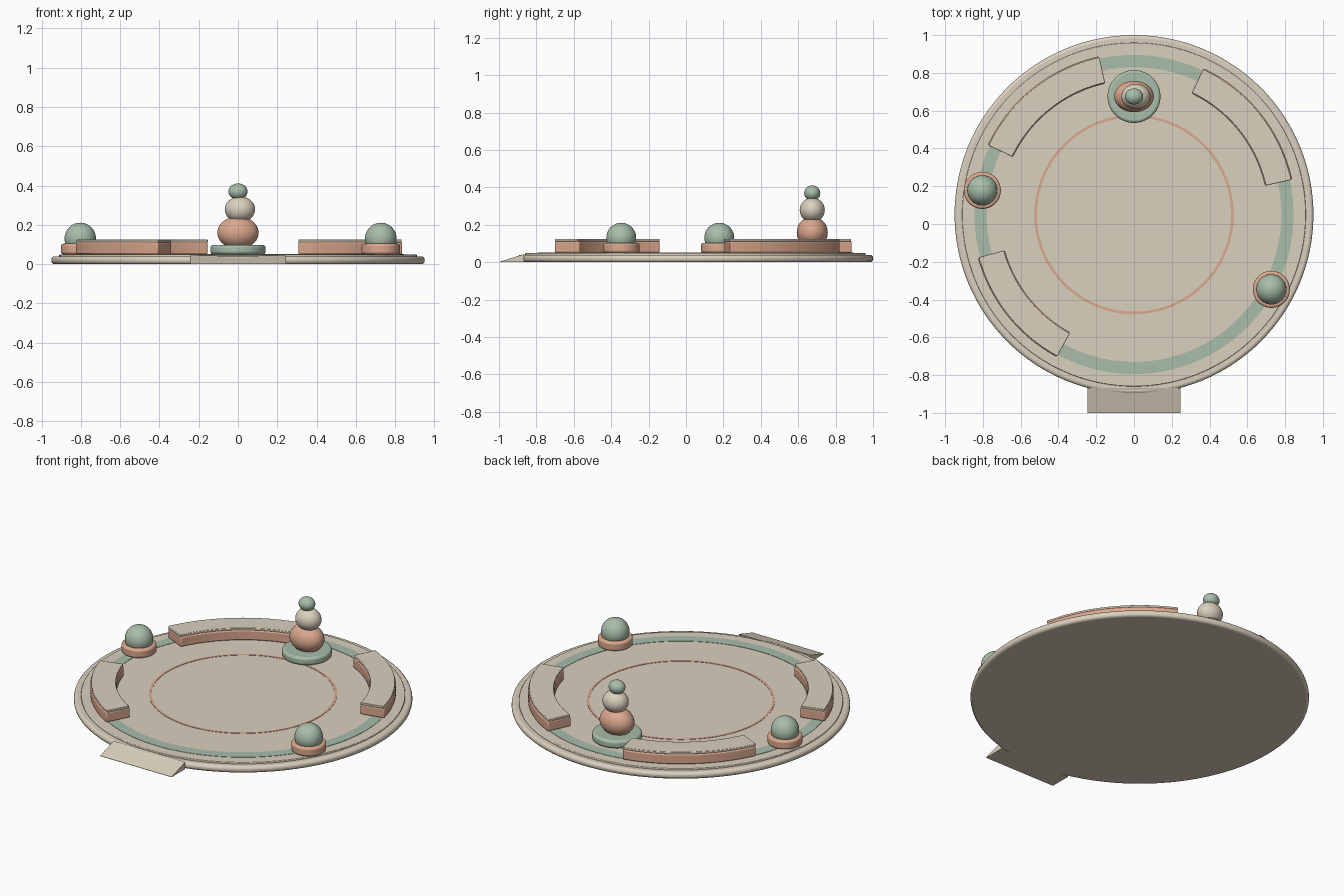
import bpy, bmesh, math
from mathutils import Vector

cube = bpy.data.objects.get("Cube")
if cube:
    bpy.data.objects.remove(cube, do_unlink=True)

CY = 0.05  # plaza centre along y


def material(name, rgb):
    lin = [((c / 255 + 0.055) / 1.055) ** 2.4 for c in rgb] + [1]
    m = bpy.data.materials.new(name)
    m.use_nodes = True
    m.diffuse_color = lin
    m.node_tree.nodes["Principled BSDF"].inputs["Base Color"].default_value = lin
    return m


stone = material("warm stone", (218, 208, 189))
clay = material("terracotta", (219, 168, 142))
sage = material("sage green", (168, 190, 171))


def add(name, bm, mat, loc=(0, 0, 0), smooth=True):
    bmesh.ops.recalc_face_normals(bm, faces=bm.faces)
    me = bpy.data.meshes.new(name)
    bm.to_mesh(me)
    bm.free()
    ob = bpy.data.objects.new(name, me)
    bpy.context.collection.objects.link(ob)
    me.materials.append(mat)
    ob.location = loc
    if smooth:
        bpy.ops.object.select_all(action='DESELECT')
        ob.select_set(True)
        bpy.context.view_layer.objects.active = ob
        bpy.ops.object.shade_smooth_by_angle(angle=math.radians(35))
    return ob


def bevel(ob, width, segments=3):
    b = ob.modifiers.new("rounded edges", 'BEVEL')
    b.width, b.segments, b.limit_method = width, segments, 'ANGLE'
    b.angle_limit = math.radians(40)


def disc(name, r, z0, z1, mat, x=0, y=CY, round_edge=0, sides=128):
    bm = bmesh.new()
    bmesh.ops.create_cone(bm, cap_ends=True, segments=sides,
                          radius1=r, radius2=r, depth=z1 - z0)
    ob = add(name, bm, mat, (x, y, (z0 + z1) / 2))
    if round_edge:
        bevel(ob, round_edge)
    return ob


def arc(name, r0, r1, z0, z1, a0, a1, mat, round_edge=0, steps=32):
    """Sweep a rectangular section around the plaza centre."""
    bm = bmesh.new()
    full = a1 - a0 >= 360
    rings = []
    for i in range(steps + (not full)):
        a = math.radians(a0 + (a1 - a0) * i / steps)
        d = Vector((math.cos(a), math.sin(a), 0))
        rings.append([bm.verts.new(d * r + Vector((0, 0, z)))
                      for r, z in ((r0, z0), (r1, z0), (r1, z1), (r0, z1))])
    pairs = list(zip(rings, rings[1:]))
    if full:
        pairs.append((rings[-1], rings[0]))
    for p, q in pairs:
        for k in range(4):
            n = (k + 1) % 4
            bm.faces.new((p[k], p[n], q[n], q[k]))
    if not full:
        bm.faces.new(rings[0])
        bm.faces.new(rings[-1])
    ob = add(name, bm, mat, (0, CY, 0))
    if round_edge:
        bevel(ob, round_edge, 2)


def ball(name, size, loc, mat):
    bm = bmesh.new()
    bmesh.ops.create_uvsphere(bm, u_segments=40, v_segments=24, radius=1)
    bmesh.ops.scale(bm, vec=size, verts=bm.verts)
    add(name, bm, mat, loc)


# Ground platform and painted rings
disc("platform_base", 0.95, 0, 0.04, stone, round_edge=0.016)
disc("platform_top", 0.91, 0.03, 0.05, stone, round_edge=0.004)
arc("green_path_ring", 0.78, 0.845, 0.047, 0.052, 0, 360, sage, steps=128)
arc("inner_inlay_ring", 0.514, 0.528, 0.047, 0.052, 0, 360, clay, steps=128)

# Entrance ramp wedge
bm = bmesh.new()
profile = [(-1, 0), (-0.867, 0), (-0.867, 0.043), (-1, 0.002)]
sides = [[bm.verts.new((x, y, z)) for y, z in profile] for x in (-0.245, 0.245)]
for s in sides:
    bm.faces.new(s)
for k in range(4):
    n = (k + 1) % 4
    bm.faces.new((sides[0][k], sides[0][n], sides[1][n], sides[1][k]))
add("entrance_ramp", bm, stone, smooth=False)

# Curved benches with seat slabs
for side, a0, a1 in (("back_left", 12.5, 64.5), ("back_right", 102.5, 154.5),
                     ("front_right", 195.5, 241.5)):
    arc(side + "_bench_body", 0.709, 0.858, 0.05, 0.113, a0, a1, clay, 0.008)
    arc(side + "_bench_seat", 0.714, 0.853, 0.111, 0.125, a0 - 0.1, a1 + 0.1, stone, 0.003)

# Round planters with clipped shrubs
for side, x, y in (("right", -0.803, 0.178), ("left", 0.727, -0.346)):
    disc(side + "_planter", 0.098, 0.05, 0.104, clay, x, y, 0.012, 48)
    ball(side + "_shrub", (0.08, 0.08, 0.08), (x, y, 0.131), sage)

# Stacked stone sculpture
disc("sculpture_plinth", 0.14, 0.05, 0.098, sage, 0, 0.675, 0.014, 64)
ball("sculpture_lower_stone", (0.105, 0.083, 0.083), (0, 0.675, 0.16), clay)
ball("sculpture_middle_stone", (0.077, 0.067, 0.066), (0.01, 0.675, 0.279), stone)
ball("sculpture_top_stone", (0.049, 0.043, 0.041), (0, 0.675, 0.37), sage)
